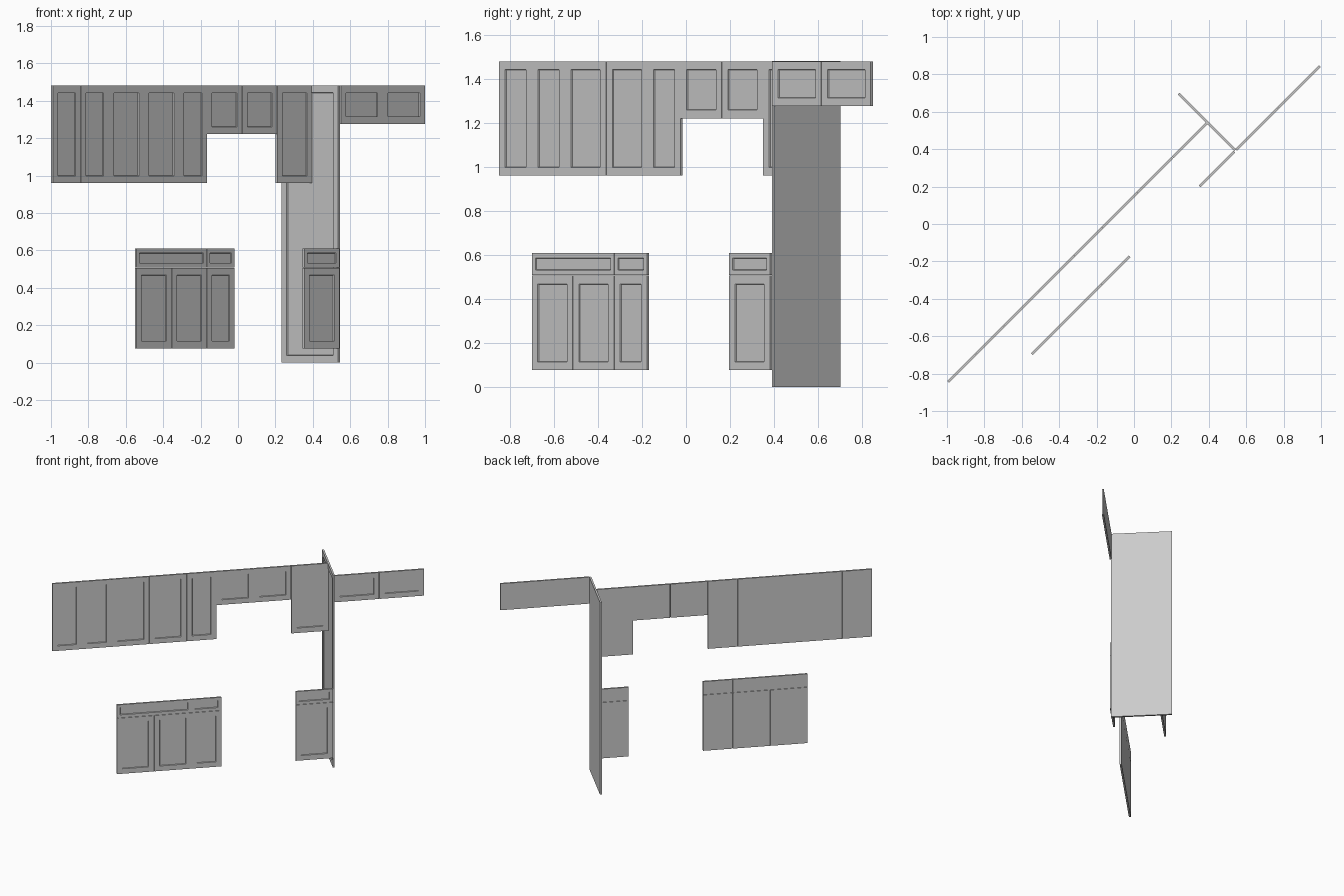
import bpy, bmesh
from mathutils import Vector, Matrix

if "Cube" in bpy.data.objects:
    bpy.data.objects.remove(bpy.data.objects["Cube"])

T = 0.0133      # board thickness
GAP = 0.001     # clearance on each edge of a front
UNIT = 0.0125   # x run of one width unit along the 45 degree wall


def framed_board(name, p0, p1, z0, z1, frame, gap=GAP):
    """Upright board from p0 to p1 with a recessed centre panel on its front."""
    p0, p1 = Vector((*p0, 0)), Vector((*p1, 0))
    along = (p1 - p0).normalized()
    up = Vector((0, 0, 1))
    back = up.cross(along)
    w, h = (p1 - p0).length - 2 * gap, z1 - z0 - 2 * gap
    bm = bmesh.new()
    bmesh.ops.create_cube(bm, size=1)
    bmesh.ops.scale(bm, vec=(w, T, h), verts=bm.verts)
    bm.normal_update()
    front = min(bm.faces, key=lambda f: f.calc_center_median().y)
    # flat frame, then the step down to the centre panel
    bmesh.ops.inset_region(bm, faces=[front], thickness=frame, use_even_offset=True)
    bmesh.ops.inset_region(bm, faces=[front], thickness=0.002, use_even_offset=True)
    bmesh.ops.translate(bm, verts=front.verts, vec=(0, 0.0065, 0))
    bmesh.ops.recalc_face_normals(bm, faces=bm.faces)
    mesh = bpy.data.meshes.new(name)
    bm.to_mesh(mesh)
    bm.free()
    obj = bpy.data.objects.new(name, mesh)
    bpy.context.collection.objects.link(obj)
    rot = Matrix((along, back, up)).transposed().to_4x4()
    centre = (p0 + p1) / 2 + up * (z0 + z1) / 2
    obj.matrix_world = Matrix.Translation(centre) @ rot
    return obj


def run(name, x, c, fronts, frame=0.038):
    """Row of fronts on the line y = x + c; each is (width units, bottom, top)."""
    for i, (units, z0, z1) in enumerate(fronts, 1):
        x1 = x + units * UNIT
        framed_board(f"{name}_{i}", (x, x + c), (x1, x1 + c), z0, z1, frame)
        x = x1


TOP = 1.482
WALL, BASE = 0.15, -0.15    # planes of the wall and base cabinet fronts

# wall cabinet doors: five tall, two short, one tall
tall = [(w, 0.96, TOP) for w in (12, 12, 15, 15, 12)]
short = [(15, 1.221, TOP)] * 2
run("wall_door", -0.995, WALL, tall + short + [(15, 0.96, TOP)])

# doors above the fridge space
run("fridge_top_door", 0.545, BASE, [(18, 1.276, TOP)] * 2)

# base cabinet doors and drawer fronts
run("base_door", -0.547, BASE, [(w, 0.076, 0.508) for w in (15, 15, 12)])
run("drawer_front", -0.547, BASE, [(w, 0.508, 0.611) for w in (30, 12)], 0.023)
run("right_base_door", 0.35, BASE, [(15, 0.076, 0.508)])
run("right_drawer_front", 0.35, BASE, [(15, 0.508, 0.611)], 0.023)

# full height end panel, square to the doors
framed_board("end_panel", (0.238, 0.697), (0.540, 0.395), 0, TOP, 0.038, 0)
